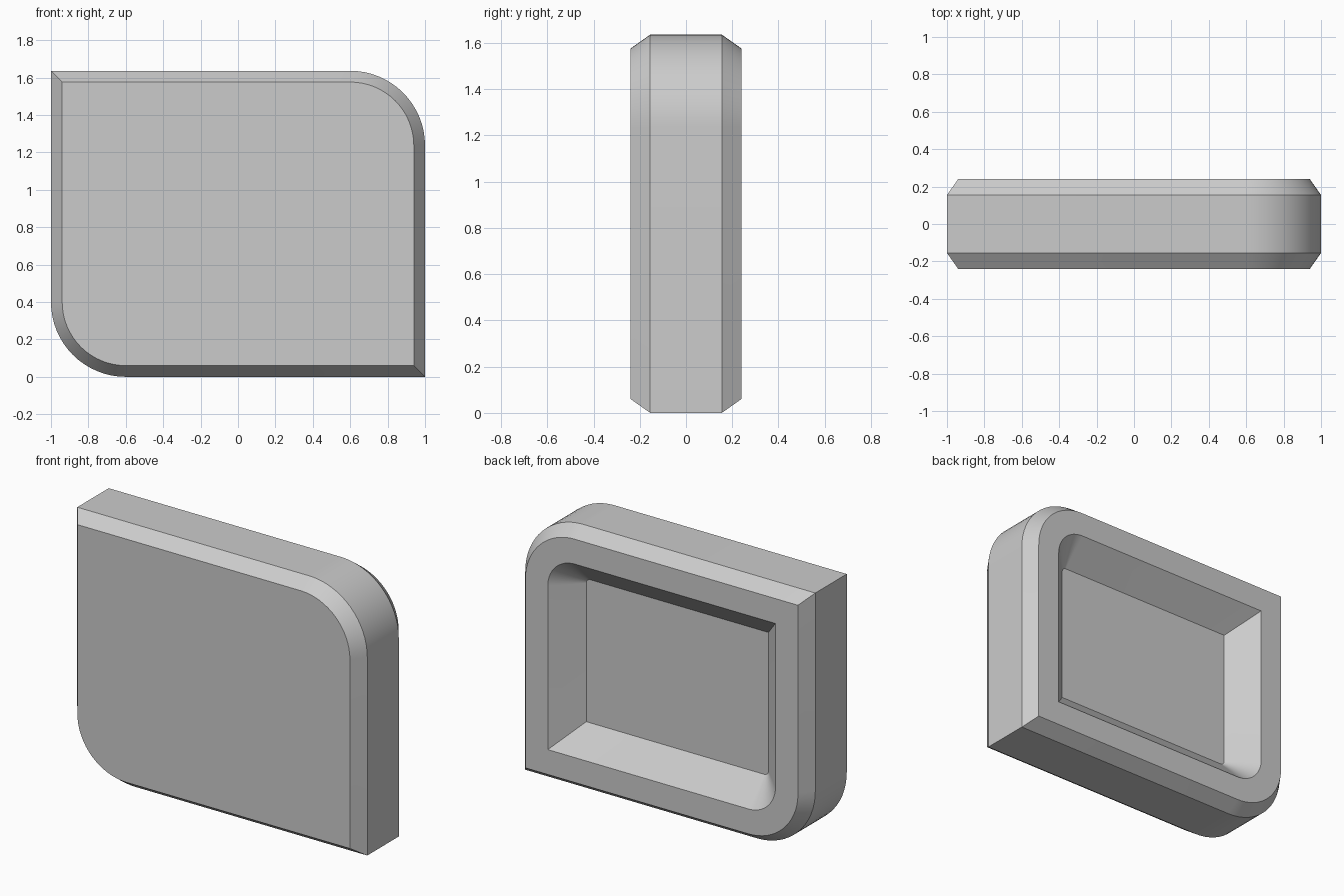
import bpy, bmesh
from math import sin, cos, pi, radians

cube = bpy.data.objects.get("Cube")
if cube:
    bpy.data.objects.remove(cube, do_unlink=True)

HALF_WIDTH, HEIGHT, RADIUS, ARC_STEPS = 1.0, 1.636, 0.4, 16

grey = bpy.data.materials.new("plain_grey")
grey.use_nodes = True
colour = (0.6, 0.6, 0.6, 1)
grey.diffuse_color = colour
grey.node_tree.nodes["Principled BSDF"].inputs["Base Color"].default_value = colour


def outline(inset):
    """Rectangle with two opposite rounded corners, shrunk evenly by inset."""
    x, top, r = HALF_WIDTH - inset, HEIGHT - inset, RADIUS - inset
    points = [(x, inset)]
    for cx, cz, start in ((x - r, top - r, 0), (r - x, inset + r, pi)):
        for i in range(ARC_STEPS + 1):
            a = start + i / ARC_STEPS * pi / 2
            points.append((cx + r * cos(a), cz + r * sin(a)))
        if start == 0:
            points.append((-x, top))
    return points


# Rings from the front face, over both chamfers and the back rim, to the recess floor
rings = [(0.06, -0.24), (0, -0.155), (0, 0.155), (0.06, 0.24),
         (0.215, 0.24), (0.372, 0.085)]

bm = bmesh.new()
loops = [[bm.verts.new((x, y, z)) for x, z in outline(inset)] for inset, y in rings]
for a, b in zip(loops, loops[1:]):
    for i in range(len(a)):
        j = (i + 1) % len(a)
        bm.faces.new((a[i], a[j], b[j], b[i]))
bm.faces.new(loops[0])
bm.faces.new(loops[-1])
bmesh.ops.recalc_face_normals(bm, faces=bm.faces)

mesh = bpy.data.meshes.new("hollow_panel")
bm.to_mesh(mesh)
bm.free()
mesh.materials.append(grey)
panel = bpy.data.objects.new("hollow_panel", mesh)
bpy.context.collection.objects.link(panel)

# Smooth rounded corners, sharp chamfers
bpy.ops.object.select_all(action="DESELECT")
panel.select_set(True)
bpy.context.view_layer.objects.active = panel
bpy.ops.object.shade_smooth_by_angle(angle=radians(30))
